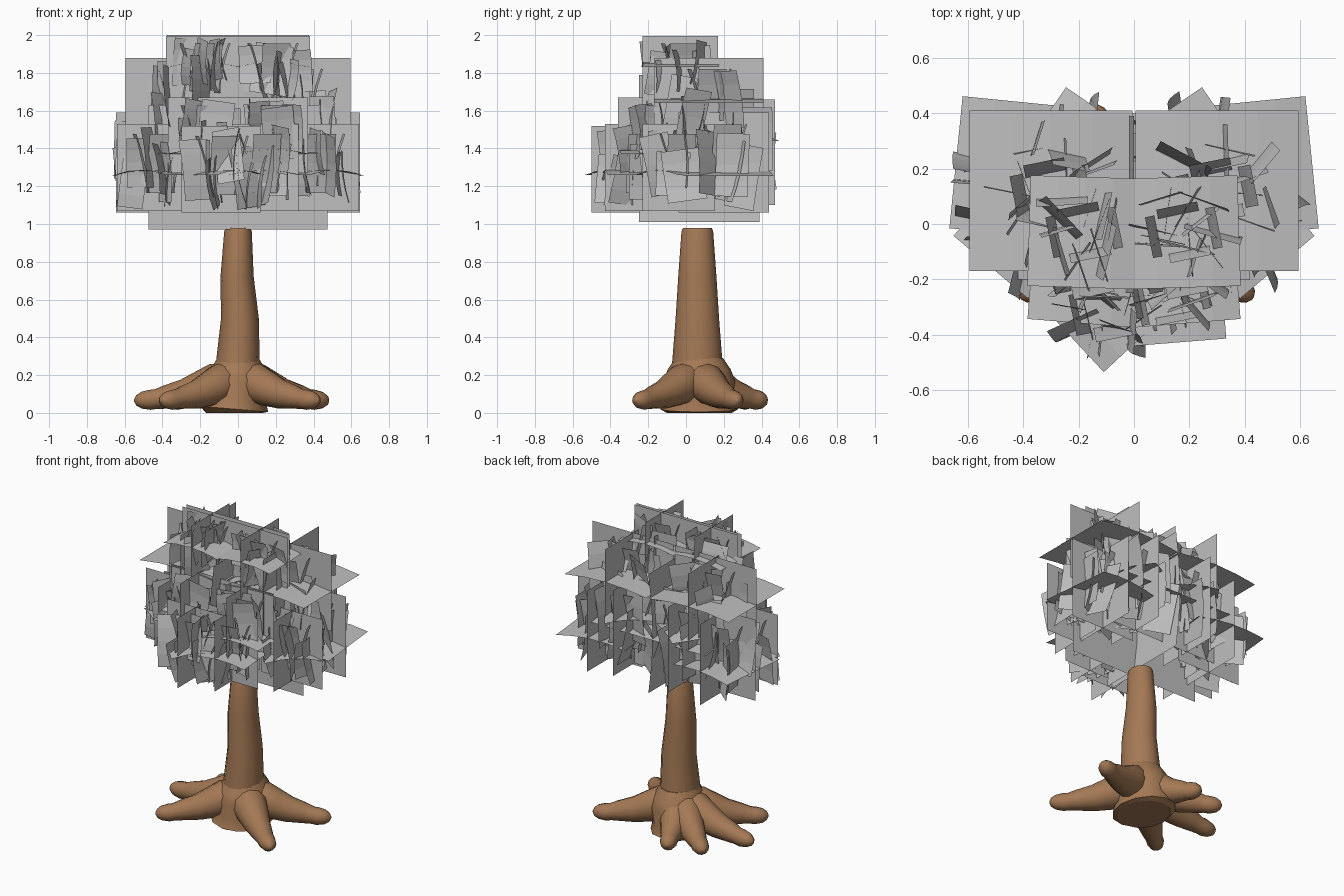
import bpy, bmesh, math, random
from mathutils import Matrix, Vector

random.seed(11)
cube = bpy.data.objects.get("Cube")
if cube:
    bpy.data.objects.remove(cube, do_unlink=True)


def material(name, rgb):
    m = bpy.data.materials.new(name)
    m.use_nodes = True
    m.diffuse_color = (*rgb, 1)
    m.node_tree.nodes["Principled BSDF"].inputs["Base Color"].default_value = (*rgb, 1)
    return m


bark = material("brown_bark", (0.37, 0.19, 0.09))
leaf = material("grey_leaf", (0.52, 0.52, 0.52))


def tube(name, points, stretch=1.0, y=0.0):
    """Round tapered sweep through (x, y, z, radius) points."""
    cu = bpy.data.curves.new(name, "CURVE")
    cu.dimensions = "3D"
    cu.bevel_depth = 1.0
    cu.bevel_resolution = 4
    cu.use_fill_caps = True
    sp = cu.splines.new("POLY")
    sp.points.add(len(points) - 1)
    for p, (px, py, pz, r) in zip(sp.points, points):
        p.co = (px, py, pz, 1)
        p.radius = r
    ob = bpy.data.objects.new(name, cu)
    bpy.context.collection.objects.link(ob)
    ob.scale.y = stretch
    ob.location.y = y
    bpy.ops.object.select_all(action="DESELECT")
    ob.select_set(True)
    bpy.context.view_layer.objects.active = ob
    bpy.ops.object.convert(target="MESH")
    ob = bpy.context.object
    ob.data.materials.clear()
    ob.data.materials.append(bark)
    bpy.ops.object.shade_smooth_by_angle(angle=math.radians(50))


# Trunk and the swollen foot it stands on
tube("trunk", [(0, 0, 0.15, 0.125), (0, 0, 0.28, 0.115), (0.01, 0, 0.5, 0.1),
               (-0.005, 0, 0.72, 0.088), (0, 0, 0.96, 0.073), (0, 0, 0.98, 0.066)], 1.15, 0.06)
tube("foot", [(-0.02, 0, 0, 0.15), (-0.02, 0, 0.02, 0.18), (-0.01, 0, 0.08, 0.16),
              (0, 0, 0.17, 0.165), (0, 0, 0.23, 0.145), (0, 0, 0.29, 0.11)], 1.15, 0.07)

# Spreading finger-like roots with rounded ends
ROOT_TIPS = [(0.43, -0.27), (0.48, 0.28), (-0.16, 0.43), (-0.38, 0.36), (-0.55, 0.09), (-0.41, -0.27)]
PROFILE = [(0.05, 0.18, 0.09), (0.22, 0.155, 0.107), (0.36, 0.128, 0.094), (0.52, 0.1, 0.078),
           (0.7, 0.083, 0.062), (0.79, 0.073, 0.052), (0.85, 0.069, 0.053), (0.93, 0.067, 0.044),
           (0.98, 0.066, 0.027), (1.0, 0.066, 0.006)]
for i, (tx, ty) in enumerate(ROOT_TIPS):
    tube(f"root_{i + 1}", [(tx * t, 0.06 + (ty - 0.06) * t, z, r) for t, z, r in PROFILE])


# Foliage built from thin, gently bowed cards
def card(bm, matrix, w, h, bow=0.0, steps=4):
    rows = []
    for i in range(steps + 1):
        t = 2 * i / steps - 1
        rows.append([bm.verts.new(matrix @ Vector((s * w, bow * (1 - t * t), t * h))) for s in (-1, 1)])
    for a, b in zip(rows, rows[1:]):
        bm.faces.new((a[0], a[1], b[1], b[0]))


def turned(center, yaw=0.0, pitch=0.0, roll=0.0):
    return (Matrix.Translation(center) @ Matrix.Rotation(yaw, 4, "Z")
            @ Matrix.Rotation(pitch, 4, "X") @ Matrix.Rotation(roll, 4, "Y"))


def finish(name, bm):
    me = bpy.data.meshes.new(name)
    bm.to_mesh(me)
    bm.free()
    me.materials.append(leaf)
    bpy.context.collection.objects.link(bpy.data.objects.new(name, me))


def cluster(name, center, size, drop, yaw, count):
    sx, sy, sz = size
    bm = bmesh.new()
    c = Vector(center)
    # three large crossing cards, the level one sagging along its length
    card(bm, turned(c), sx, sz)
    card(bm, turned(c, math.pi / 2), sy, sz)
    flat = 0.8 if abs(yaw) > 0.4 else 1.0
    card(bm, turned(c - Vector((0, 0, drop)), yaw + math.pi / 2, math.pi / 2), sy * flat, sx * flat, 0.025)
    # loose upright leaves around them
    for i in range(count):
        a = 2 * math.pi * i / count + random.uniform(-0.3, 0.3)
        k = random.uniform(0.3, 0.72)
        w, h = random.uniform(0.06, 0.11), sz * random.uniform(0.5, 0.72)
        lift = random.uniform(-1, 1) * (sz - h) * 0.9
        off = Vector((math.cos(a) * sx * k, math.sin(a) * sy * k, lift))
        card(bm, turned(c + off, random.choice((0, math.pi / 2, a)) + random.uniform(-0.4, 0.4),
                        random.uniform(-0.2, 0.2), random.uniform(-0.2, 0.2)), w, h, 0.012)
    # narrow leaves fanning up around the middle
    for i in range(4):
        a = math.pi / 2 * i + 0.2
        off = Vector((math.cos(a) * 0.1, math.sin(a) * 0.07, 0.02))
        card(bm, turned(c + off, a + math.pi / 2, 0.22), 0.075, sz * 0.7, 0.01)
    finish(name, bm)


# Clusters in left and right pairs: centre, half sizes, drop and turn of the level card, leaf count
PAIRS = {
    "crown_top": ((0.18, -0.03, 1.81), (0.2, 0.2, 0.185), -0.02, 0.03, 13),
    "crown_upper": ((0.3, 0.12, 1.63), (0.295, 0.29, 0.25), -0.01, 0.0, 18),
    "crown_lower": ((0.41, 0.2, 1.325), (0.235, 0.24, 0.265), 0.07, 0.1, 15),
    "crown_side": ((0.42, -0.04, 1.3), (0.22, 0.19, 0.23), 0.04, 0.7, 14),
    "crown_middle": ((0.17, -0.16, 1.47), (0.2, 0.2, 0.2), 0.1, 0.08, 13),
    "crown_back": ((0.2, 0.25, 1.38), (0.22, 0.22, 0.28), -0.06, 0.6, 13),
}
for name, (c, s, drop, yaw, n) in PAIRS.items():
    for side, label in ((1, "left"), (-1, "right")):
        cluster(f"{name}_{label}", (side * c[0], c[1], c[2]), s, drop, side * yaw, n)
cluster("crown_front_right", (-0.09, -0.31, 1.29), (0.21, 0.19, 0.23), 0.03, 0.75, 16)
cluster("crown_front_left", (0.13, -0.25, 1.3), (0.19, 0.18, 0.23), 0.04, 0.08, 14)

# Large central cards joining the crown to the trunk
bm = bmesh.new()
card(bm, turned((0, 0.0, 1.3)), 0.475, 0.33)
card(bm, turned((0, 0.0, 1.79)), 0.375, 0.21)
card(bm, turned((0, 0.07, 1.4), math.pi / 2), 0.32, 0.39, 0.03)
card(bm, turned((0, 0.1, 1.37), 0, math.pi / 2), 0.42, 0.3, 0.02)
finish("crown_core", bm)
